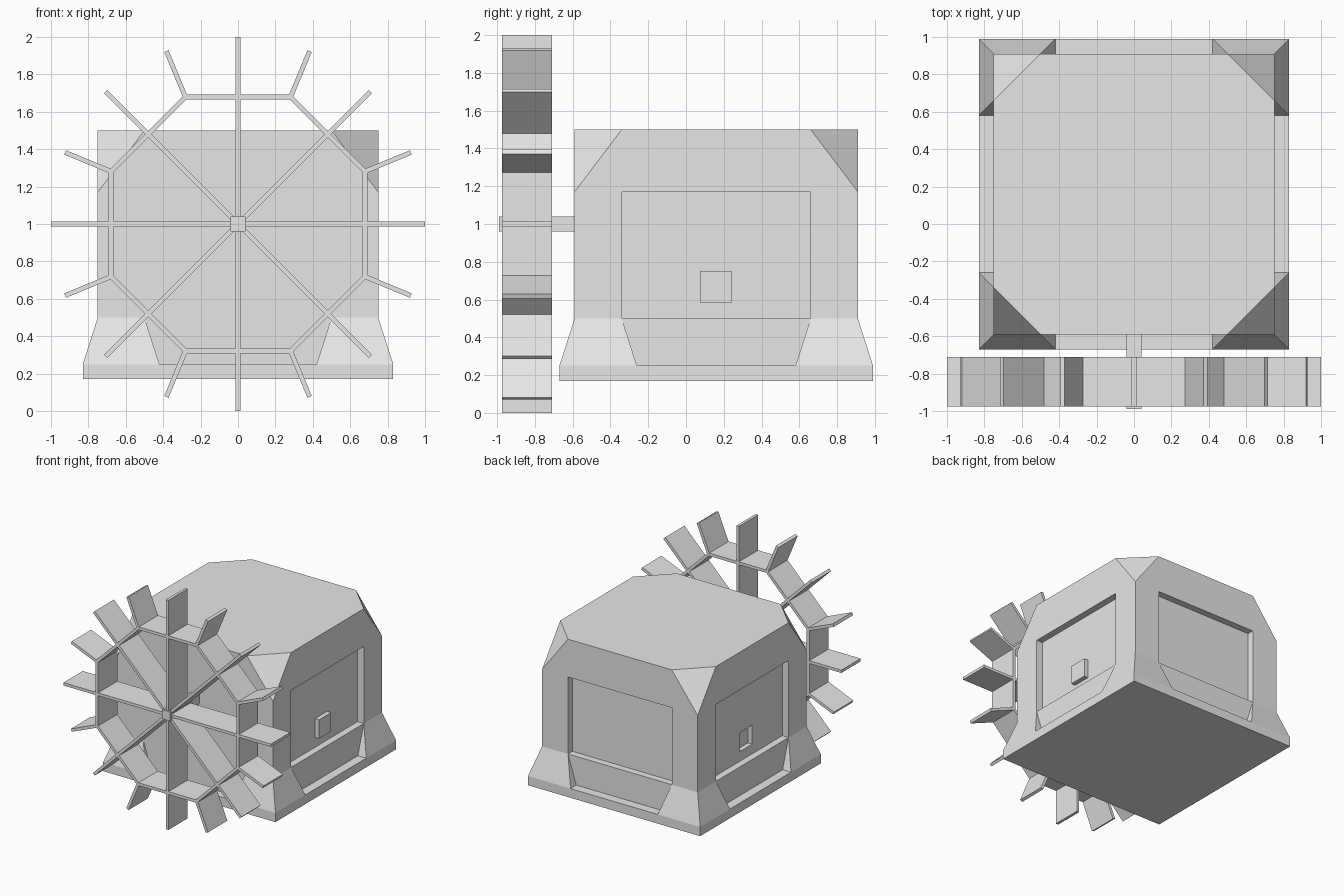
import bpy, bmesh
from math import sin, cos, radians, pi
from mathutils import Matrix, Vector

if "Cube" in bpy.data.objects:
    bpy.data.objects.remove(bpy.data.objects["Cube"], do_unlink=True)

GREY = (0.8, 0.8, 0.8, 1)
mat = bpy.data.materials.new("plain grey")
mat.use_nodes = True
mat.diffuse_color = GREY
mat.node_tree.nodes["Principled BSDF"].inputs["Base Color"].default_value = GREY

CY = 0.16          # centre of the house in y
CORE, BASE = 0.75, 0.83   # half widths of walls and plinth
PANEL = 0.5        # half width of the wall panels
DEPTH = 0.06       # panel recess
WHEEL = Vector((0, -0.8425, 1))


def finish(name, bm):
    bmesh.ops.recalc_face_normals(bm, faces=bm.faces)
    mesh = bpy.data.meshes.new(name)
    bm.to_mesh(mesh)
    bm.free()
    mesh.materials.append(mat)
    ob = bpy.data.objects.new(name, mesh)
    bpy.context.collection.objects.link(ob)
    return ob


def add_box(bm, lo, hi, matrix=Matrix()):
    lo, hi = Vector(lo), Vector(hi)
    place = Matrix.Translation((lo + hi) / 2) @ Matrix.Diagonal((*(hi - lo), 1))
    bmesh.ops.create_cube(bm, size=1, matrix=matrix @ place)


def box(name, lo, hi):
    bm = bmesh.new()
    add_box(bm, lo, hi)
    return finish(name, bm)


def add_hull(bm, points):
    verts = [bm.verts.new(p) for p in points]
    bmesh.ops.convex_hull(bm, input=verts)
    bmesh.ops.dissolve_limit(bm, angle_limit=radians(1), verts=bm.verts, edges=bm.edges)


def cut(target, cutter):
    mod = target.modifiers.new("cut", "BOOLEAN")
    mod.operation, mod.solver, mod.object = "DIFFERENCE", "EXACT", cutter
    bpy.context.view_layer.objects.active = target
    bpy.ops.object.modifier_apply(modifier=mod.name)
    bpy.data.objects.remove(cutter, do_unlink=True)


CORNERS = [(sx, sy) for sx in (-1, 1) for sy in (-1, 1)]

# House walls with clipped top corners
bm = bmesh.new()
pts = []
for sx, sy in CORNERS:
    pts += [(sx * CORE, CY + sy * CORE, 0.2), (sx * CORE, CY + sy * CORE, 1.17),
            (sx * PANEL, CY + sy * CORE, 1.5), (sx * CORE, CY + sy * PANEL, 1.5)]
add_hull(bm, pts)
house = finish("house_walls", bm)

# Recessed panels on the two sides and the back
for sx in (-1, 1):
    xs = sorted((sx * (CORE - DEPTH), sx * 0.9))
    cut(house, box("side_cutter", (xs[0], CY - PANEL, 0.5), (xs[1], CY + PANEL, 1.17)))
cut(house, box("back_cutter", (-PANEL, CY + CORE - DEPTH, 0.5), (PANEL, CY + 0.9, 1.17)))

# Small socket on one side, matching knob on the other
inner = CORE - DEPTH
cut(house, box("socket_cutter", (-0.8, 0.075, 0.585), (-inner + 0.04, 0.24, 0.75)))
box("left_knob", (inner - 0.02, 0.075, 0.585), (inner + 0.04, 0.24, 0.75))

# Plinth
box("plinth", (-BASE, CY - BASE, 0.17), (BASE, CY + BASE, 0.25))

# Sloped buttress at each corner
foot = 0.42
for i, (sx, sy) in enumerate(CORNERS):
    bm = bmesh.new()
    low = [(BASE, BASE), (foot, BASE), (BASE, foot), (foot, CORE), (CORE, foot)]
    high = [(CORE, CORE), (PANEL, CORE), (CORE, PANEL)]
    add_hull(bm, [(sx * x, CY + sy * y, z)
                  for z, ring in ((0.25, low), (0.5, high)) for x, y in ring])
    finish(f"corner_buttress_{i + 1}", bm)

# Axle
box("axle", (-0.04, -0.99, 0.96), (0.04, CY - CORE + 0.02, 1.04))

# Paddle wheel: long spokes, octagon rim and short outer paddles
HW, HT, RIM = 0.1325, 0.0125, 0.735
spokes, rim, paddles = bmesh.new(), bmesh.new(), bmesh.new()
apothem, half_side = RIM * cos(pi / 8), RIM * sin(pi / 8)
for i in range(8):
    turn = Matrix.Translation(WHEEL) @ Matrix.Rotation(i * pi / 4, 4, "Y")
    add_box(spokes, (0, -HW, -HT), (1, HW, HT), turn)
    add_box(rim, (apothem - HT, -HW, -half_side), (apothem + HT, HW, half_side), turn)
    half_turn = turn @ Matrix.Rotation(pi / 8, 4, "Y")
    add_box(paddles, (RIM - HT, -HW, -HT), (1, HW, HT), half_turn)
finish("wheel_spokes", spokes)
finish("wheel_rim", rim)
finish("wheel_paddles", paddles)
